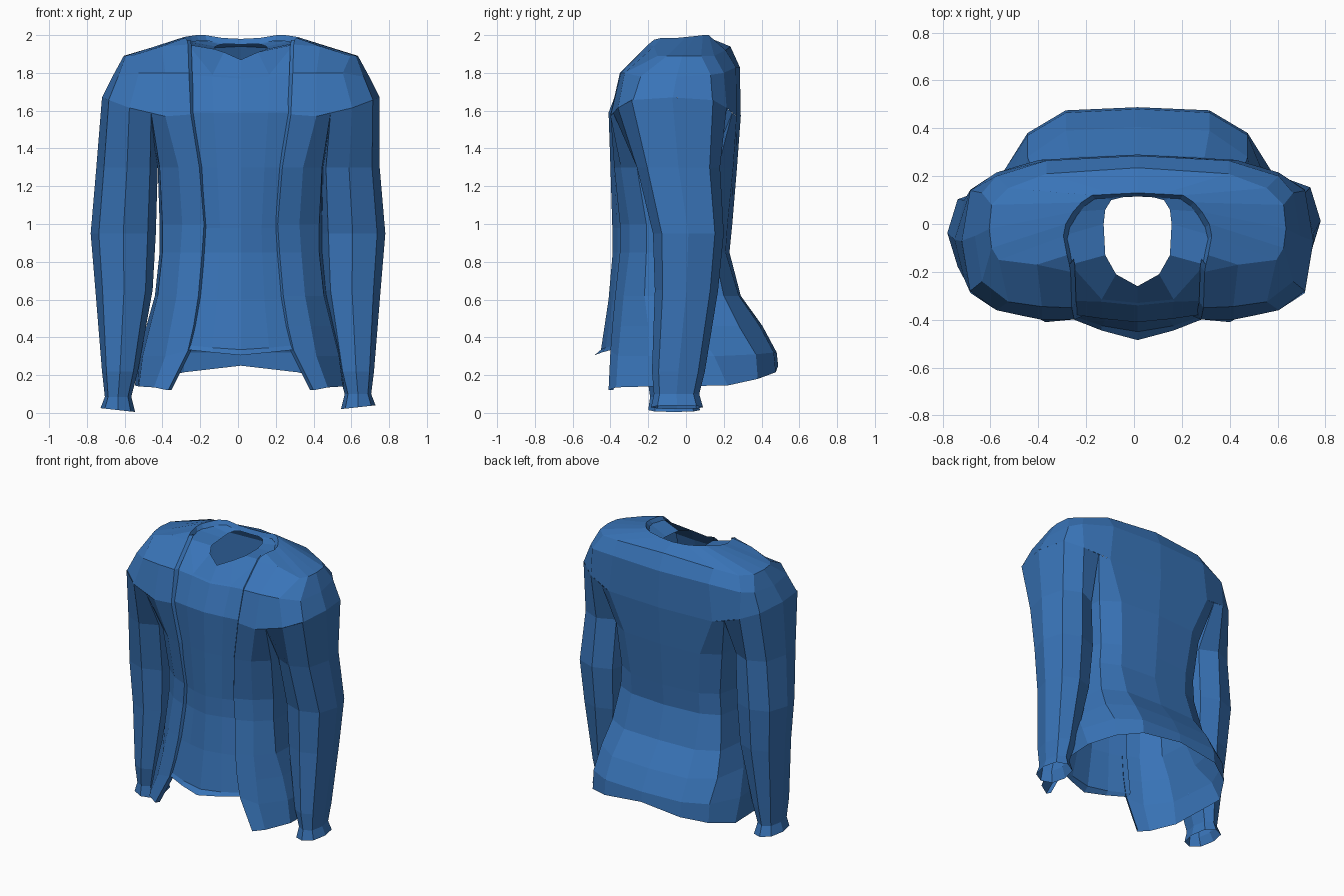
import bpy

blue = bpy.data.materials.new("blue_cloth")
blue.diffuse_color = (0.04, 0.173, 0.475, 1)


def make_object(name, verts, faces):
    mesh = bpy.data.meshes.new(name)
    mesh.from_pydata(verts, [], faces)
    mesh.materials.append(blue)
    obj = bpy.data.objects.new(name, mesh)
    bpy.context.collection.objects.link(obj)
    return obj


def loft(name, rows, sides=(1, -1), closed=False, centre=lambda z: 0.015):
    """Skin rows of points, top to bottom, once for each mirrored side."""
    verts, faces = [], []
    for s in sides:
        base, n = len(verts), len(rows[0])
        verts += [(centre(z) + s * x, y, z) for row in rows for x, y, z in row]
        for r in range(len(rows) - 1):
            for j in range(n if closed else n - 1):
                k = (j + 1) % n
                f = [base + r * n + j, base + (r + 1) * n + j,
                     base + (r + 1) * n + k, base + r * n + k]
                faces.append(f if s > 0 else f[::-1])
    return make_object(name, verts, faces)


def with_lip(row):
    """Fold the front edge of a row inward as a narrow border."""
    x, y, z = row[0]
    return [(x - 0.018, y + 0.025, z)] + row


def level(z, pts):
    return [(x, y, z) for x, y in pts]


# Jacket yoke: collar edge, shoulder top, shoulder slope, arm line dipping to the armpits
collar = [(.285, -.17, 1.975), (.295, -.13, 1.985), (.31, -.05, 1.985), (.30, 0, 1.99),
          (.27, .05, 1.995), (.235, .09, 2.0), (.19, .12, 2.0), (.1, .125, 1.985), (0, .13, 1.98)]
yoke = [
    [(x * .94, y - .015, z - .03) for x, y, z in collar],
    collar,
    [(.28, -.20, 1.95), (.42, -.17, 1.94), (.58, -.15, 1.89), (.61, -.1, 1.89),
     (.62, -.02, 1.89), (.61, .08, 1.89), (.54, .15, 1.89), (.38, .21, 1.92), (0, .235, 1.94)],
    [(.275, -.35, 1.80), (.40, -.345, 1.80), (.54, -.325, 1.80), (.65, -.24, 1.78),
     (.68, -.05, 1.78), (.65, .13, 1.79), (.59, .2, 1.80), (.38, .265, 1.83), (0, .285, 1.83)],
    [(.265, -.40, 1.58), (.40, -.40, 1.57), (.59, -.36, 1.615), (.70, -.28, 1.656),
     (.735, -.07, 1.67), (.70, .14, 1.656), (.59, .215, 1.615), (.41, .268, 1.57), (0, .29, 1.57)],
]
loft("jacket_yoke", yoke)

# Jacket body, open at the front, flaring out over the back hem
armpit_front, armpit_back = (.475, -.385, 1.588), (.49, .245, 1.588)
body = [
    [(.265, -.40, 1.58), (.40, -.40, 1.57), armpit_front, (.50, -.05, 1.57),
     armpit_back, (.41, .268, 1.57), (0, .29, 1.57)],
    level(1.3, [(.22, -.38), (.33, -.345), (.43, -.26), (.44, -.03), (.42, .17), (.3, .25), (0, .27)]),
    level(1.0, [(.195, -.35), (.31, -.30), (.415, -.21), (.43, -.02), (.39, .15), (.27, .22), (0, .245)]),
    level(.85, [(.205, -.35), (.32, -.30), (.415, -.21), (.43, -.01), (.40, .15), (.27, .21), (0, .23)]),
    level(.62, [(.225, -.375), (.34, -.33), (.44, -.22), (.455, 0), (.43, .2), (.28, .28), (0, .29)]),
    level(.46, [(.25, -.39), (.37, -.345), (.48, -.2), (.5, .04), (.46, .28), (.3, .39), (0, .405)]),
    [(.28, -.40, .33), (.40, -.36, .3), (.52, -.2, .3), (.55, .15, .3),
     (.46, .37, .31), (.3, .465, .32), (0, .48, .32)],
    [(.385, -.41, .12), (.46, -.37, .135), (.54, -.2, .14), (.56, .22, .145),
     (.46, .38, .18), (.30, .475, .215), (0, .488, .25)],
]
loft("jacket_body", [with_lip(r) for r in body])

# Jacket front border along the yoke opening
loft("jacket_front_border", [with_lip([r[0]]) for r in yoke[1:]])

# Undershirt neckline, tucked under the collar
outer_neck = [(0, -.33, 1.78), (.15, -.315, 1.79), (.28, -.17, 1.95), (.315, -.05, 1.965),
              (.285, .05, 1.97), (.2, .125, 1.975), (0, .14, 1.97)]
inner_neck = [(0, -.26, 1.87), (.09, -.21, 1.91), (.135, -.13, 1.925), (.142, 0, 1.93),
              (.135, .06, 1.94), (.11, .1, 1.95), (0, .128, 1.965)]
loft("shirt_neck", [inner_neck, outer_neck])

# Undershirt front panel with a small flared hem
panel = [outer_neck[:3]]
panel.append([(0, -.34, 1.77), (.15, -.325, 1.78), (.29, -.32, 1.79)])
for z, yc, edge, ye in [(1.59, -.41, .29, -.375), (1.3, -.40, .25, -.35), (.98, -.39, .22, -.322),
                        (.85, -.388, .225, -.322), (.6, -.41, .25, -.35)]:
    panel.append([(0, yc, z), (edge * .5, yc * .6 + ye * .4, z), (edge, ye, z)])
panel.append([(0, -.45, .335), (.15, -.425, .345), (.30, -.375, .36)])
panel.append([(0, -.485, .305), (.15, -.445, .32), (.29, -.39, .335)])
loft("shirt_front", panel)

# Sleeves: height, inner x, outer x, front y, back y, tilt, how far the left arm sits forward
UNIT = [(1, 0), (.75, .75), (0, 1), (-.75, .75), (-1, 0), (-.75, -.75), (0, -1), (.75, -.75)]
SECTIONS = [(1.615, .445, .735, -.36, .215, .055, 0), (1.3, .425, .75, -.26, .18, 0, .025),
            (.95, .435, .78, -.175, .2, 0, .05), (.65, .452, .755, -.165, .17, 0, .045),
            (.22, .53, .72, -.18, .10, 0, .03), (.10, .565, .705, -.17, .07, 0, .02),
            (.035, .545, .728, -.185, .09, .01, .015)]


def sleeve(name, s):
    rows = []
    for z, xi, xo, yf, yb, tilt, forward in SECTIONS:
        cx, cy, hx, hy = (xi + xo) / 2, (yf + yb) / 2, (xo - xi) / 2, (yb - yf) / 2
        if s < 0:
            cy -= forward
            z -= .015 if z < .2 else 0
        if z < .06:
            z -= .005
        rows.append([(cx + hx * u, cy + hy * v, max(0, z + tilt * u)) for u, v in UNIT])
    # Join the top of the sleeve to the armpit corners
    rows[0][3], rows[0][5] = armpit_back, armpit_front
    loft(name, rows, (s,), True, lambda z: .015 if z > 1.5 else 0)


sleeve("right_sleeve", 1)
sleeve("left_sleeve", -1)
